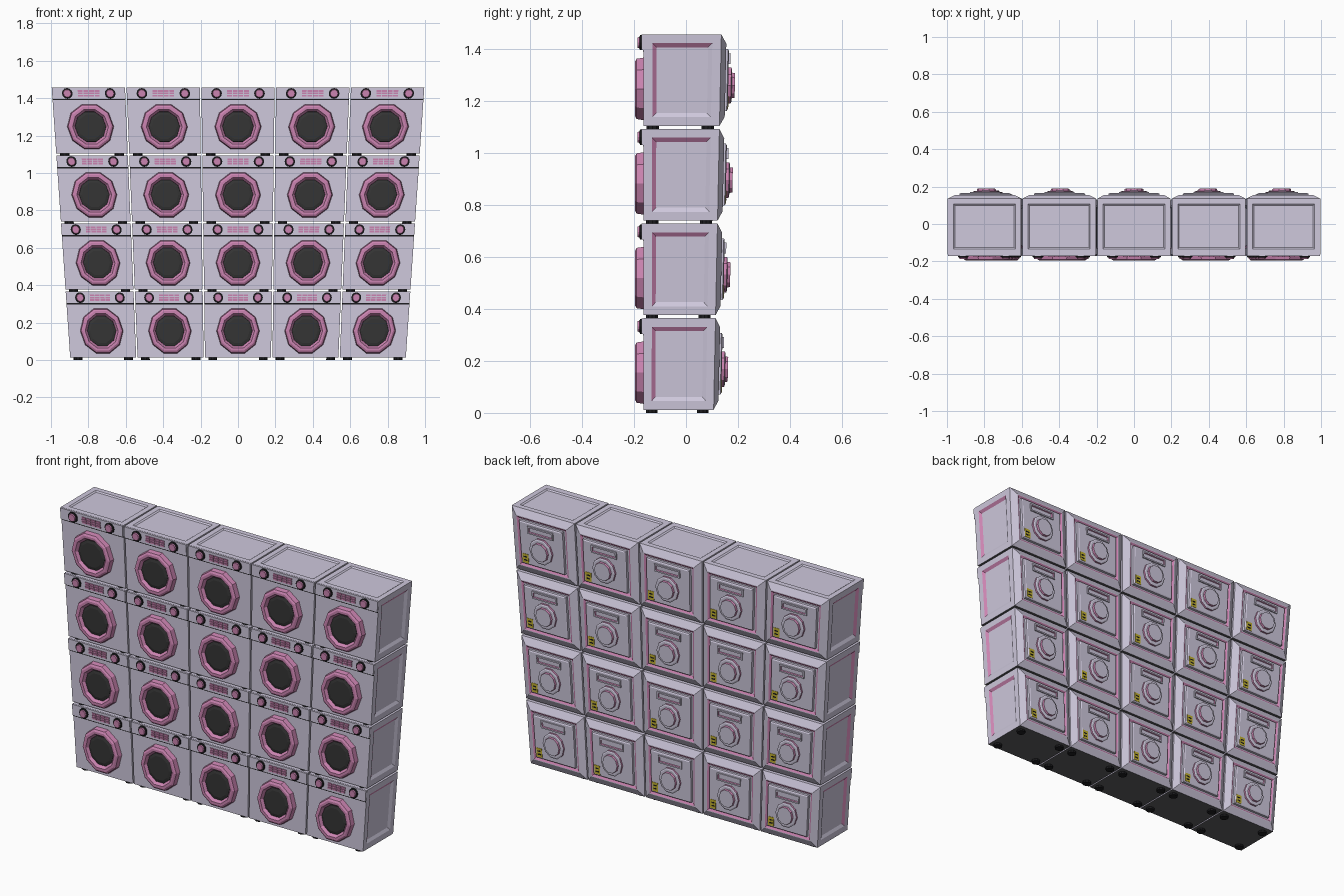
import bpy, bmesh, math
from mathutils import Vector

if "Cube" in bpy.data.objects:
    bpy.data.objects.remove(bpy.data.objects["Cube"])

COLS, ROWS, PITCH_X, PITCH_Z, TOP = 5, 4, 0.4, 0.364, 1.457
FRONT = -0.163


def material(name, rgb):
    m = bpy.data.materials.new(name)
    m.diffuse_color = (*rgb, 1)
    m.use_nodes = True
    m.node_tree.nodes["Principled BSDF"].inputs["Base Color"].default_value = m.diffuse_color
    return m


MATS = [material("lavender", (0.62, 0.58, 0.72)), material("pink", (0.60, 0.23, 0.44)),
        material("dark_glass", (0.035, 0.035, 0.035)), material("underside_grey", (0.11, 0.11, 0.12)),
        material("yellow", (0.55, 0.45, 0.03)), material("black", (0.012, 0.012, 0.014))]
LAV, PINK, GLASS, GREY, YELLOW, BLACK = range(6)
parts = {}


def part(name):
    return parts.setdefault(name, bmesh.new())


def box(bm, x, y, z, mat):
    """Box from (min, max) ranges; returns its faces."""
    vs = [bm.verts.new((a, b, c)) for a in x for b in y for c in z]
    quads = [(0, 1, 3, 2), (4, 6, 7, 5), (0, 4, 5, 1), (2, 3, 7, 6), (0, 2, 6, 4), (1, 5, 7, 3)]
    faces = [bm.faces.new([vs[i] for i in q]) for q in quads]
    bmesh.ops.recalc_face_normals(bm, faces=faces)
    for f in faces:
        f.material_index = mat
    return faces


def facing(faces, d):
    return max(faces, key=lambda f: f.normal.dot(Vector(d)))


def inset(bm, face, width, depth, mat):
    """Inset a face and move it along its normal; returns the rim faces."""
    rim = bmesh.ops.inset_individual(bm, faces=[face], thickness=width, depth=depth,
                                     use_even_offset=True)["faces"]
    for f in rim:
        f.material_index = mat
    face.normal_update()
    return rim


def lathe(bm, profile, mats, n, centre, axis="y"):
    """Closed faceted turning of (radius, height) points; one material per band, last for the cap."""
    rings = []
    for r, h in profile:
        ring = []
        for i in range(n):
            a = 2 * math.pi * i / n
            u, v = centre[0] + r * math.cos(a), centre[1] + r * math.sin(a)
            ring.append(bm.verts.new((u, h, v) if axis == "y" else (u, v, h)))
        rings.append(ring)
    faces = []
    for k in range(len(rings) - 1):
        for i in range(n):
            j = (i + 1) % n
            f = bm.faces.new((rings[k][i], rings[k][j], rings[k + 1][j], rings[k + 1][i]))
            f.material_index = mats[k]
            faces.append(f)
    for ring in (rings[0], rings[-1]):
        f = bm.faces.new(ring)
        f.material_index = mats[-1]
        faces.append(f)
    bmesh.ops.recalc_face_normals(bm, faces=faces)


# Cabinet: recessed side and top panels, chamfered back with a pink groove
bm = part("cabinet")
body = box(bm, (-0.196, 0.196), (FRONT, 0.136), (0.012, 0.365), LAV)
dirs = {k: facing(body, d) for k, d in dict(left=(-1, 0, 0), right=(1, 0, 0), top=(0, 0, 1),
                                            back=(0, 1, 0), under=(0, 0, -1)).items()}
dirs["under"].material_index = GREY
for side in ("left", "right"):
    inset(bm, dirs[side], 0.034, 0, LAV)
    rim = inset(bm, dirs[side], 0.016, -0.01, LAV)
    mid = dirs[side].calc_center_median()
    for f in rim:
        c = f.calc_center_median() - mid
        if c.y < -0.05 or c.z > 0.05:
            f.material_index = PINK
inset(bm, dirs["top"], 0.03, 0, LAV)
inset(bm, dirs["top"], 0.008, -0.006, LAV)
inset(bm, dirs["back"], 0.036, 0.02, LAV)
inset(bm, dirs["back"], 0.004, 0, LAV)
inset(bm, dirs["back"], 0.012, -0.008, PINK)

# Control panel with the dark seam below it
bm = part("control_panel")
box(bm, (-0.195, 0.195), (-0.171, FRONT + 0.004), (0.304, 0.364), LAV)
box(bm, (-0.195, 0.195), (-0.166, FRONT + 0.004), (0.297, 0.304), BLACK)

# Knobs and the button grid
for s in (-1, 1):
    lathe(part("knobs"), [(0.029, -0.168), (0.029, -0.177), (0.022, -0.179), (0.02, -0.186)],
          [BLACK, BLACK, PINK, PINK], 12, (s * 0.115, 0.333))
for i in range(4):
    for j in range(3):
        x, z = -0.045 + 0.03 * i, 0.321 + 0.0125 * j
        box(part("buttons"), (x - 0.013, x + 0.013), (-0.176, -0.168), (z - 0.0045, z + 0.0045), PINK)

# Ten-sided door ring and glass
DOOR = (0, 0.155)
lathe(part("door_ring"), [(0.127, FRONT + 0.004), (0.122, -0.19), (0.111, -0.196), (0.097, -0.196), (0.084, -0.18)],
      [PINK] * 5, 10, DOOR)
lathe(part("door_glass"), [(0.086, -0.176), (0.084, -0.182), (0.068, -0.186)], [GLASS] * 3, 10, DOOR)

# Feet
for x in (-0.15, 0.15):
    for y in (-0.128, 0.09):
        lathe(part("feet"), [(0.026, 0.0), (0.026, 0.014)], [BLACK] * 2, 10, (x, y), "z")

# Back plate, slot, stepped round cover
bm = part("back_plate")
plate = box(bm, (-0.136, 0.136), (0.14, 0.163), (0.07, 0.308), LAV)
inset(bm, facing(plate, (0, 1, 0)), 0.006, 0.004, LAV)
bm = part("back_slot")
slot = facing(box(bm, (-0.08, 0.08), (0.16, 0.174), (0.25, 0.292), LAV), (0, 1, 0))
inset(bm, slot, 0.008, 0, LAV)
inset(bm, slot, 0.003, -0.006, PINK)
lathe(part("back_cover"), [(0.072, 0.16), (0.072, 0.178), (0.064, 0.181), (0.052, 0.181), (0.05, 0.193)],
      [PINK, LAV, LAV, PINK, LAV], 10, (0, 0.168))

# Warning sticker with plain dark bars
bm = part("back_sticker")
box(bm, (0.088, 0.126), (0.16, 0.169), (0.078, 0.128), YELLOW)
for z in (0.09, 0.108):
    box(bm, (0.096, 0.118), (0.165, 0.170), (z, z + 0.007), BLACK)


# Stack the units; the whole wall flares upward and backward
def flare(x, y, z):
    s = 0.9 + 0.1 * z / TOP
    return (x * s, FRONT + (y - FRONT) * s if y > FRONT else y, z)


for name, bm in parts.items():
    base = bpy.data.meshes.new(name)
    bm.to_mesh(base)
    bm.free()
    for m in MATS:
        base.materials.append(m)
    for row in range(ROWS):
        for col in range(COLS):
            me = base.copy()
            dx, dz = (col - (COLS - 1) / 2) * PITCH_X, row * PITCH_Z
            for v in me.vertices:
                v.co = flare(v.co.x + dx, v.co.y, v.co.z + dz)
            me.update()
            ob = bpy.data.objects.new(f"{name}_row{row + 1}_col{col + 1}", me)
            bpy.context.collection.objects.link(ob)
    bpy.data.meshes.remove(base)
